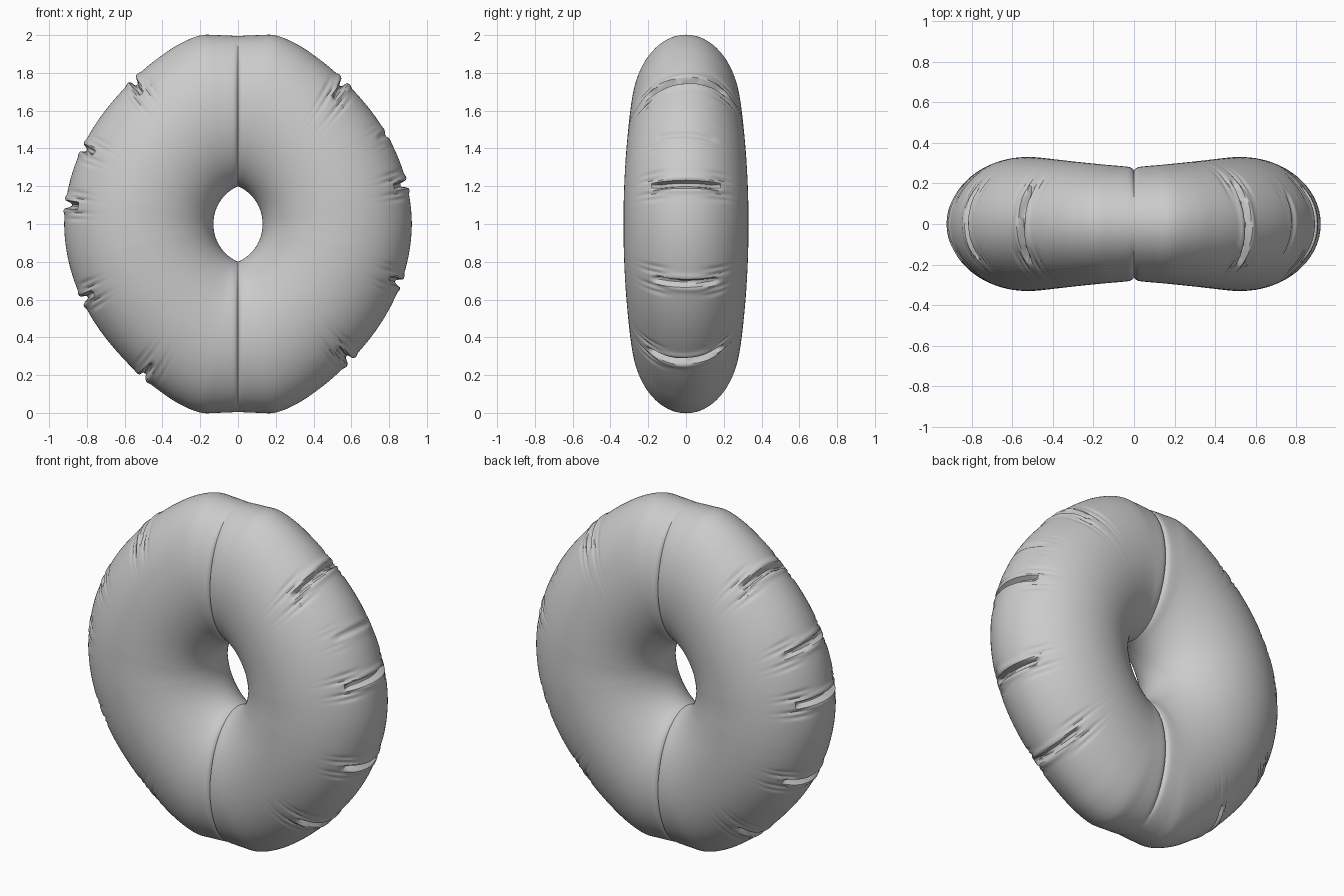
import bpy, bmesh, math
from math import sin, cos, exp, pi, radians, degrees

if "Cube" in bpy.data.objects:
    bpy.data.objects.remove(bpy.data.objects["Cube"])

AROUND, SECTION = 640, 96

# Outer outline of one quadrant: (angle from the side in degrees, radius)
OUTLINE = [(0, .92), (15, .918), (30, .919), (45, .929), (55, .948), (65, .977),
           (72, 1.002), (79, 1.018), (84, 1.005), (90, .996)]

# Pinch folds on the outer rim: (angle, half length in y, tilt, depth)
FOLDS = [(53.5, .20, .08, .035), (31, .15, -.05, .008), (13.4, .17, 0, .034),
         (-20, .16, -.03, .032), (-50.6, .19, .06, .032),
         (126, .18, -.06, .035), (154, .17, .05, .026), (173.5, .17, 0, .034),
         (206, .17, .04, .034), (238, .18, -.06, .024)]


def outer_radius(deg):
    for i in range(len(OUTLINE) - 1):
        (a0, r0), (a1, r1) = OUTLINE[i], OUTLINE[i + 1]
        if deg <= a1 + 1e-6:
            def slope(k):
                lo, hi = max(k - 1, 0), min(k + 1, len(OUTLINE) - 1)
                if k in (0, len(OUTLINE) - 1):
                    return 0
                return (OUTLINE[hi][1] - OUTLINE[lo][1]) / (OUTLINE[hi][0] - OUTLINE[lo][0])
            h = a1 - a0
            t = (deg - a0) / h
            return ((2*t**3 - 3*t*t + 1) * r0 + (t**3 - 2*t*t + t) * h * slope(i)
                    + (3*t*t - 2*t**3) * r1 + (t**3 - t*t) * h * slope(i + 1))
    return OUTLINE[-1][1]


def fade(v, start, end):
    t = min(max((v - start) / (end - start), 0), 1)
    return 1 - t * t * (3 - 2 * t)


def fold_depth(a, y):
    total = 0
    for deg, half, tilt, depth in FOLDS:
        d = ((a - radians(deg) + pi) % (2 * pi) - pi) * .92 - tilt * y
        if abs(d) > .15:
            continue
        # main slit, then softer ripples that run out past its ends
        total += depth * fade(abs(d), .008, .022) * fade(abs(y), half - .02, half + .02)
        ripple = exp(-((abs(y) - half) / .06) ** 2)
        for off, amp in ((.04, .35), (.075, .2)):
            total += depth * amp * ripple * exp(-((abs(d) - off) / .011) ** 2)
        total -= depth * .2 * fade(abs(y), half - .05, half + .06) * exp(-((abs(d) - .035) / .014) ** 2)
    return total


# Inflated ring: oval sections swept round the hole, pinched at two seams
bm = bmesh.new()
rings = []
for i in range(AROUND):
    a = 2 * pi * i / AROUND
    quad = degrees(math.asin(min(1, abs(sin(a)))))
    r_out = outer_radius(quad)
    r_in = .13 + .07 * (quad / 90) ** 2
    mid, half_r = (r_out + r_in) / 2, (r_out - r_in) / 2
    half_y = .28 + .05 * min(1, abs(cos(a)) * 1.02)
    ring = []
    for j in range(SECTION):
        p = 2 * pi * j / SECTION
        r, y = mid + half_r * cos(p), half_y * sin(p)
        inset = .018 * exp(-abs(r * cos(a)) / .009) * (1 - abs(cos(p)) ** 3)
        if cos(p) > 0:
            inset += fold_depth(a, y)
        r -= inset * cos(p)
        y -= inset * sin(p)
        ring.append(bm.verts.new((r * cos(a), y, 1 + r * sin(a))))
    rings.append(ring)

for i in range(AROUND):
    A, B = rings[i], rings[(i + 1) % AROUND]
    for j in range(SECTION):
        k = (j + 1) % SECTION
        bm.faces.new((A[j], A[k], B[k], B[j]))
bmesh.ops.recalc_face_normals(bm, faces=bm.faces[:])

mesh = bpy.data.meshes.new("inflatable_ring")
bm.to_mesh(mesh)
bm.free()
ring_obj = bpy.data.objects.new("inflatable_ring", mesh)
bpy.context.collection.objects.link(ring_obj)
bpy.context.view_layer.objects.active = ring_obj
ring_obj.select_set(True)
bpy.ops.object.shade_smooth_by_angle(angle=radians(40))
